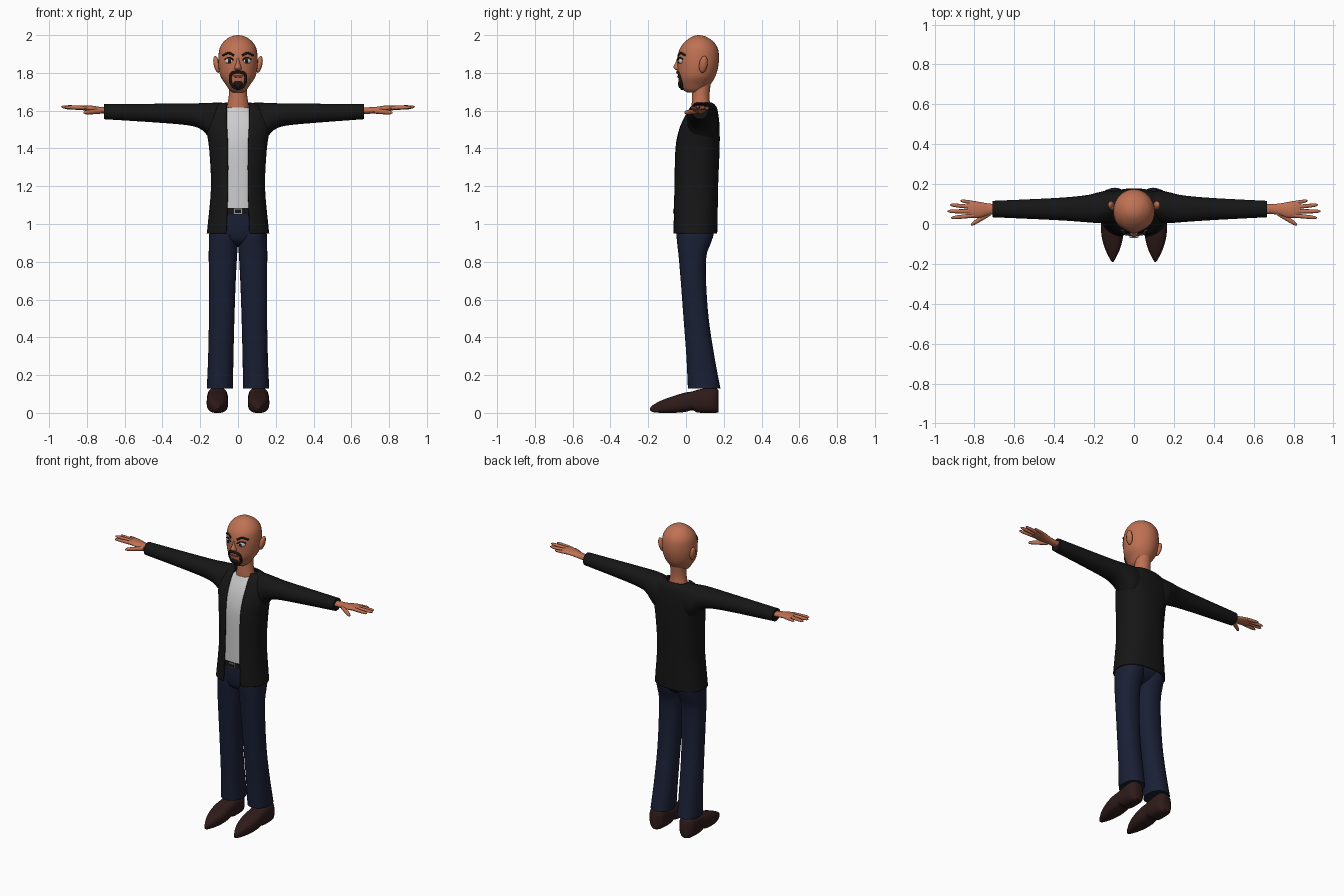
import bpy, bmesh
from math import sin, cos, pi, asin, sqrt
from mathutils import Matrix, Vector

if "Cube" in bpy.data.objects:
    bpy.data.objects.remove(bpy.data.objects["Cube"])


def material(name, r, g, b):
    m = bpy.data.materials.new(name)
    m.diffuse_color = (r, g, b, 1)
    m.use_nodes = True
    m.node_tree.nodes["Principled BSDF"].inputs["Base Color"].default_value = m.diffuse_color
    return m


SKIN = material("skin", 0.52, 0.165, 0.085)
BLACK = material("black_cloth", 0.008, 0.008, 0.008)
HAIR = material("hair", 0.012, 0.008, 0.007)
DENIM = material("denim", 0.010, 0.014, 0.035)
LEATHER = material("leather", 0.028, 0.011, 0.010)
WHITE = material("white", 0.75, 0.75, 0.75)
METAL = material("metal", 0.3, 0.3, 0.3)
LIPS = material("lips", 0.35, 0.09, 0.06)


def finish(name, bm, mat, mirror=False):
    bmesh.ops.recalc_face_normals(bm, faces=bm.faces)
    for f in bm.faces:
        f.smooth = True
    for e in bm.edges:
        if len(e.link_faces) == 2 and e.calc_face_angle() > 0.8:
            e.smooth = False
    me = bpy.data.meshes.new(name)
    bm.to_mesh(me)
    bm.free()
    me.materials.append(mat)
    ob = bpy.data.objects.new(name, me)
    bpy.context.collection.objects.link(ob)
    if mirror:
        ob.modifiers.new("mirror", 'MIRROR').use_mirror_merge = False
    return ob


def smooth_rows(rows, k=4):
    """Catmull-Rom resampling of the section table."""
    R = [rows[0]] + list(rows) + [rows[-1]]
    out = []
    for i in range(1, len(R) - 2):
        for j in range(k):
            t = j / k
            out.append([0.5 * (2 * b + (c - a) * t + (2 * a - 5 * b + 4 * c - d) * t * t
                               + (3 * b - a - 3 * c + d) * t ** 3)
                        for a, b, c, d in zip(R[i - 1], R[i], R[i + 1], R[i + 2])])
    return out + [list(rows[-1])]


def spow(v, e):
    return (abs(v) ** e) * (1 if v >= 0 else -1)


def loft(name, axis, rows, mat, p=2.0, n=28, k=4, mirror=False, sign=1):
    """Superellipse sections (pos, u0, u1, v0, v1) swept along an axis."""
    bm = bmesh.new()
    rings = []
    for t, u0, u1, v0, v1 in smooth_rows(rows, k):
        ring = []
        for i in range(n):
            a = 2 * pi * i / n
            u = (u0 + u1) / 2 + (u1 - u0) / 2 * spow(cos(a), 2 / p)
            v = (v0 + v1) / 2 + (v1 - v0) / 2 * spow(sin(a), 2 / p)
            co = {'x': (t * sign, u, v), 'y': (u, t, v), 'z': (u, v, t)}[axis]
            ring.append(bm.verts.new(co))
        rings.append(ring)
    for a, b in zip(rings, rings[1:]):
        for i in range(n):
            bm.faces.new((a[i], a[(i + 1) % n], b[(i + 1) % n], b[i]))
    bm.faces.new(rings[0])
    bm.faces.new(rings[-1])
    return finish(name, bm, mat, mirror)


def ball(name, loc, size, mat, rot=None, mirror=False):
    bm = bmesh.new()
    M = Matrix.Translation(loc) @ (rot or Matrix()) @ Matrix.Diagonal((*size, 1))
    bmesh.ops.create_uvsphere(bm, u_segments=20, v_segments=12, radius=1, matrix=M)
    return finish(name, bm, mat, mirror)


def box(name, loc, size, mat):
    bm = bmesh.new()
    bmesh.ops.create_cube(bm, size=1, matrix=Matrix.Translation(loc) @ Matrix.Diagonal((*size, 1)))
    return finish(name, bm, mat)


def sym(z, hw, y0, y1):
    return (z, -hw, hw, y0, y1)


# Head and neck
HEAD = [sym(*r) for r in [
    (1.695, .025, .01, .07), (1.71, .045, -.015, .10), (1.74, .066, -.034, .13), (1.78, .092, -.042, .155),
    (1.83, .103, -.045, .17), (1.88, .104, -.045, .175), (1.93, .097, -.032, .168),
    (1.965, .076, -.005, .145), (1.988, .046, .025, .112), (1.997, .022, .046, .09), (2.0, .002, .066, .07)]]
loft("head", 'z', HEAD, SKIN, n=36)
loft("neck", 'z', [sym(1.57, .07, .03, .14), sym(1.63, .057, .03, .128), sym(1.69, .048, .033, .125),
                   sym(1.77, .05, .035, .135)], SKIN)
HEAD_FINE = smooth_rows(HEAD, 8)


def face(x, z, out=0.0):
    """Point on the front of the head."""
    r = min(HEAD_FINE, key=lambda q: abs(q[0] - z))
    s = sqrt(max(0, 1 - (x / r[2]) ** 2))
    return Vector((x, (r[3] + r[4]) / 2 - (r[4] - r[3]) / 2 * s - out, z))


def strip(name, pts, radius, mat, mirror=False):
    """Beveled curve that lies on the face."""
    cu = bpy.data.curves.new(name, 'CURVE')
    cu.dimensions = '3D'
    cu.bevel_depth = radius
    cu.bevel_resolution = 2
    cu.use_fill_caps = True
    sp = cu.splines.new('POLY')
    fine = smooth_rows(pts, 5)
    sp.points.add(len(fine) - 1)
    for q, (x, z) in zip(sp.points, fine):
        q.co = (*face(x, z), 1)
    cu.materials.append(mat)
    ob = bpy.data.objects.new(name, cu)
    bpy.context.collection.objects.link(ob)
    if mirror:
        ob.modifiers.new("mirror", 'MIRROR').use_mirror_merge = False


# Face details
loft("nose", 'z', [sym(1.812, .010, -.048, -.02), sym(1.82, .020, -.06, -.02), sym(1.832, .018, -.066, -.02),
                   sym(1.855, .010, -.055, -.02), sym(1.885, .007, -.045, -.02)], SKIN, n=16)
ball("eye", face(.047, 1.863, -.006), (.023, .012, .016), WHITE, Matrix.Rotation(.35, 4, 'Z'), True)
ball("iris", face(.045, 1.863, .005), (.009, .004, .011), HAIR, Matrix.Rotation(.35, 4, 'Z'), True)
strip("eyelid", [(.024, 1.868), (.045, 1.881), (.07, 1.872)], .004, HAIR, True)
strip("eyebrow", [(.022, 1.892), (.05, 1.905), (.08, 1.893)], .006, HAIR, True)
strip("beard_side", [(0, 1.804), (.03, 1.80), (.041, 1.778), (.037, 1.745), (.022, 1.724), (0, 1.716)],
      .008, HAIR, True)
ball("beard_chin", face(0, 1.742, -.004), (.024, .012, .024), HAIR)
strip("mouth", [(-.026, 1.783), (0, 1.78), (.026, 1.783)], .005, LIPS)
ball("ear", (.113, .092, 1.845), (.016, .022, .046), SKIN,
     Matrix.Rotation(.2, 4, 'Y') @ Matrix.Rotation(-.15, 4, 'X'), True)

# Shirt, belt and buckle
loft("shirt", 'z', [sym(1.075, .125, -.056, .14), sym(1.2, .125, -.055, .155), sym(1.4, .135, -.05, .16),
                    sym(1.5, .14, -.03, .16), sym(1.56, .125, -.005, .155), sym(1.6, .09, .018, .145),
                    sym(1.618, .062, .028, .135)], WHITE, p=2.4, n=40)
loft("belt", 'z', [sym(1.05, .13, -.06, .145), sym(1.085, .13, -.06, .145)], BLACK, p=2.4, n=40, k=1)
box("buckle", (0, -.062, 1.067), (.045, .01, .03), METAL)
box("buckle_plate", (0, -.065, 1.067), (.033, .008, .019), BLACK)

# Open jacket body: ring sections with a gap at the front
JACKET = [(.95, .166, -.07, .165, .062), (1.0, .16, -.07, .167, .06), (1.2, .143, -.066, .17, .054),
          (1.4, .153, -.06, .178, .054), (1.5, .168, -.04, .178, .058), (1.56, .168, -.014, .174, .06),
          (1.61, .14, .012, .165, .06), (1.632, .11, .03, .152, .06), (1.642, .072, .038, .138, .056)]
bm = bmesh.new()
rings = []
P, N = 2.4, 48
for z, hw, y0, y1, gap in smooth_rows(JACKET):
    a0 = asin((gap / hw) ** (P / 2))
    ring = []
    for i in range(N + 1):
        a = a0 + (2 * pi - 2 * a0) * i / N
        ring.append(bm.verts.new((hw * spow(sin(a), 2 / P),
                                  (y0 + y1) / 2 - (y1 - y0) / 2 * spow(cos(a), 2 / P), z)))
    rings.append(ring)
for a, b in zip(rings, rings[1:]):
    for i in range(N):
        bm.faces.new((a[i], a[i + 1], b[i + 1], b[i]))
jacket = finish("jacket", bm, BLACK)
sol = jacket.modifiers.new("cloth", 'SOLIDIFY')
sol.thickness = .007
sol.offset = -1

# Sleeves: the cuff on the -x side reaches further
for side, sign, end in (("left", 1, .668), ("right", -1, .71)):
    loft("sleeve_" + side, 'x', [
        (.085, .03, .165, 1.43, 1.642), (.13, .012, .168, 1.435, 1.642), (.16, .006, .163, 1.465, 1.641),
        (.19, .005, .156, 1.497, 1.64), (.25, .010, .143, 1.52, 1.638), (.4, .02, .13, 1.535, 1.637),
        (end, .034, .116, 1.555, 1.634)], BLACK, p=2.1, sign=sign)

# Hands
loft("palm", 'x', [(.63, .05, .1, 1.583, 1.618), (.69, .05, .1, 1.583, 1.618), (.73, .044, .103, 1.588, 1.62),
                   (.77, .032, .11, 1.594, 1.626), (.81, .03, .115, 1.6, 1.628), (.835, .036, .11, 1.606, 1.624)],
     SKIN, n=20, mirror=True)


def finger(name, a, b, r):
    a, b = Vector(a), Vector(b)
    rows = []
    for t, s in ((0, 1), (.3, 1), (.55, .95), (.8, .85), (.94, .6), (1, .15)):
        c = a.lerp(b, t)
        rows.append((c.x, c.y - r * s, c.y + r * s, c.z - r * s, c.z + r * s))
    loft(name, 'x', rows, SKIN, n=12, k=2, mirror=True)


finger("little_finger", (.79, .104, 1.612), (.87, .117, 1.612), .0095)
finger("ring_finger", (.80, .084, 1.614), (.922, .096, 1.616), .0105)
finger("middle_finger", (.80, .063, 1.616), (.936, .064, 1.62), .011)
finger("index_finger", (.80, .043, 1.615), (.918, .031, 1.618), .0105)
finger("thumb", (.72, .055, 1.598), (.818, -.004, 1.59), .0135)

# Trousers
loft("hips", 'z', [sym(.885, .04, .0, .07), sym(.91, .085, -.035, .115), sym(.95, .135, -.05, .145),
                   sym(1.0, .145, -.055, .152), sym(1.06, .128, -.056, .142)], DENIM, p=2.4, n=36)
loft("trouser_leg", 'z', [
    (.13, .027, .165, .01, .182), (.3, .024, .158, .002, .15), (.5, .019, .154, -.013, .12),
    (.7, .012, .154, -.028, .106), (.83, .005, .155, -.039, .108), (.9, .0, .154, -.047, .132),
    (.95, .0, .152, -.05, .147), (1.02, .005, .14, -.045, .145)], DENIM, p=2.2, n=32, mirror=True)

# Shoes with pointed toes
loft("shoe", 'y', [
    (-.19, .103, .111, .014, .026), (-.175, .094, .121, .004, .042), (-.13, .072, .143, .0, .066),
    (-.07, .056, .161, .0, .088), (-.01, .052, .166, .004, .106), (.035, .054, .164, .014, .114),
    (.06, .053, .164, .002, .122), (.12, .053, .164, .0, .134), (.155, .06, .157, .0, .134),
    (.173, .08, .137, .004, .12)], LEATHER, p=2.8, n=28, mirror=True)
